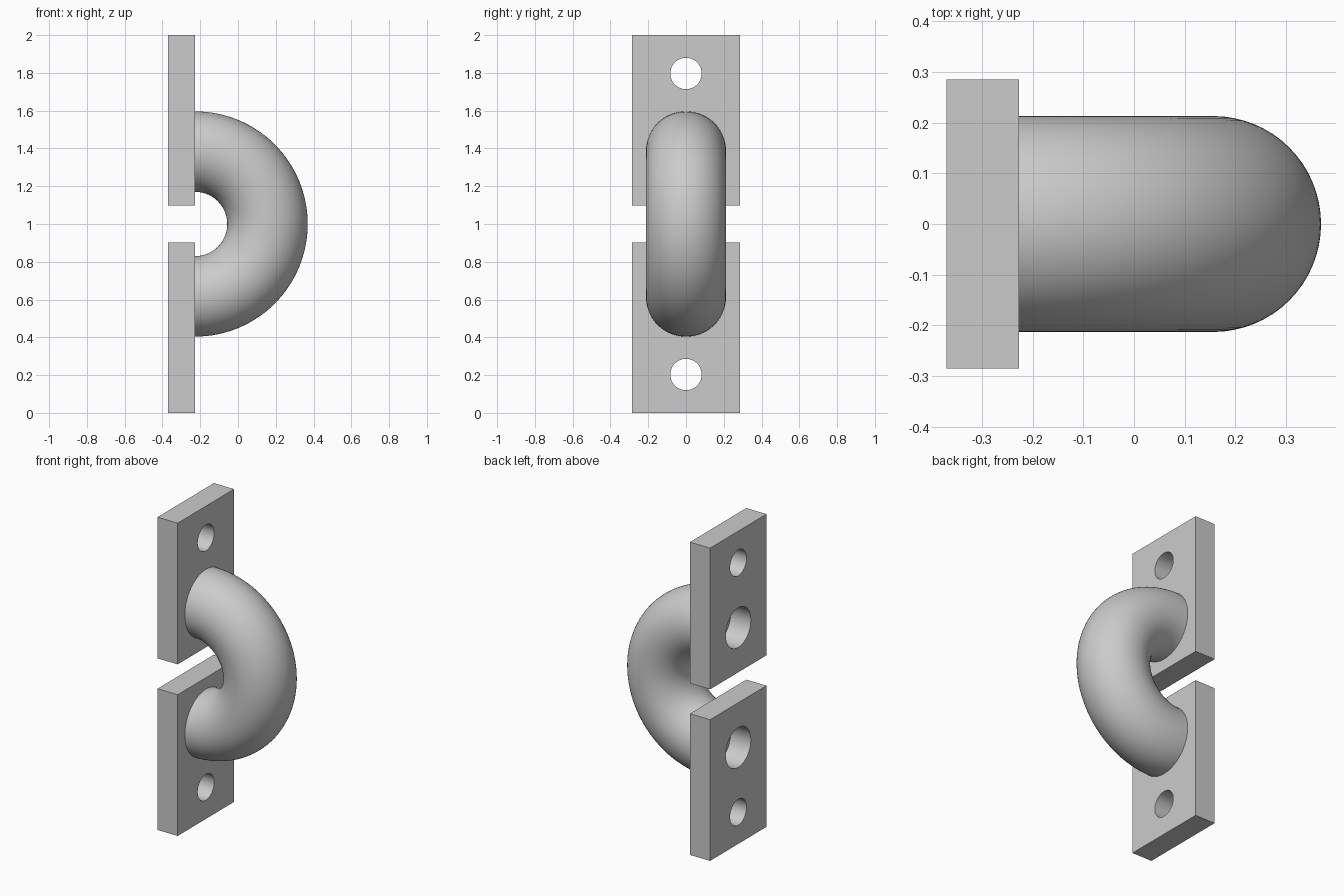
import bpy, bmesh, math
from mathutils import Matrix, Vector

cube = bpy.data.objects.get("Cube")
if cube:
    bpy.data.objects.remove(cube, do_unlink=True)

BACK_X, FACE_X = -0.37, -0.227      # plate back and front planes
HALF_W = 0.285                      # half plate width
MID_Z = 1.0
BEND_R, TUBE_R, BORE_R = 0.383, 0.213, 0.127
SCREW_R = 0.083

steel = bpy.data.materials.new("grey steel")
steel.use_nodes = True
grey = (0.6, 0.6, 0.6, 1)
steel.diffuse_color = grey
steel.node_tree.nodes["Principled BSDF"].inputs["Base Color"].default_value = grey


def make_object(name, bm):
    mesh = bpy.data.meshes.new(name)
    bm.to_mesh(mesh)
    bm.free()
    obj = bpy.data.objects.new(name, mesh)
    bpy.context.collection.objects.link(obj)
    mesh.materials.append(steel)
    return obj


def activate(obj):
    bpy.ops.object.select_all(action='DESELECT')
    obj.select_set(True)
    bpy.context.view_layer.objects.active = obj


def cut_hole(plate, z, radius):
    # Drill straight through the plate thickness
    bm = bmesh.new()
    place = Matrix.Translation((FACE_X, 0, z)) @ Matrix.Rotation(math.pi / 2, 4, 'Y')
    bmesh.ops.create_cone(bm, cap_ends=True, segments=64, radius1=radius,
                          radius2=radius, depth=1, matrix=place)
    cutter = make_object("hole_cutter", bm)
    cutter.hide_render = True
    mod = plate.modifiers.new("hole", 'BOOLEAN')
    mod.operation, mod.solver, mod.object = 'DIFFERENCE', 'EXACT', cutter
    activate(plate)
    bpy.ops.object.modifier_apply(modifier=mod.name)
    bpy.data.objects.remove(cutter, do_unlink=True)


# Mounting plates, mirrored about the middle height
for name, side in (("upper_plate", 1), ("lower_plate", -1)):
    inner, outer = 0.097, 1.0
    bm = bmesh.new()
    size = Matrix.Diagonal((FACE_X - BACK_X, 2 * HALF_W, outer - inner, 1))
    centre = Vector(((FACE_X + BACK_X) / 2, 0, MID_Z + side * (inner + outer) / 2))
    bmesh.ops.create_cube(bm, size=1, matrix=Matrix.Translation(centre) @ size)
    plate = make_object(name, bm)
    cut_hole(plate, MID_Z + side * 0.797, SCREW_R)
    cut_hole(plate, MID_Z + side * BEND_R, BORE_R)
    activate(plate)
    bpy.ops.object.shade_smooth_by_angle(angle=math.radians(30))

# Hollow half-ring pipe: outer wall and bore swept around the bend
bm = bmesh.new()
place = Matrix.Translation((FACE_X, 0, MID_Z + BEND_R)) @ Matrix.Rotation(math.pi / 2, 4, 'Y')
for radius in (TUBE_R, BORE_R):
    ring = bmesh.ops.create_circle(bm, segments=64, radius=radius, matrix=place)["verts"]
    edges = list({e for v in ring for e in v.link_edges})
    bmesh.ops.spin(bm, geom=ring + edges, cent=(FACE_X, 0, MID_Z),
                   axis=(0, 1, 0), angle=math.pi, steps=64)
# Annular pipe ends
for side in (1, -1):
    rim = [e for e in bm.edges if e.is_boundary
           and (e.verts[0].co.z - MID_Z) * side > 0]
    bmesh.ops.bridge_loops(bm, edges=rim)
bmesh.ops.recalc_face_normals(bm, faces=bm.faces[:])
pipe = make_object("bent_pipe", bm)
activate(pipe)
bpy.ops.object.shade_smooth_by_angle(angle=math.radians(30))
